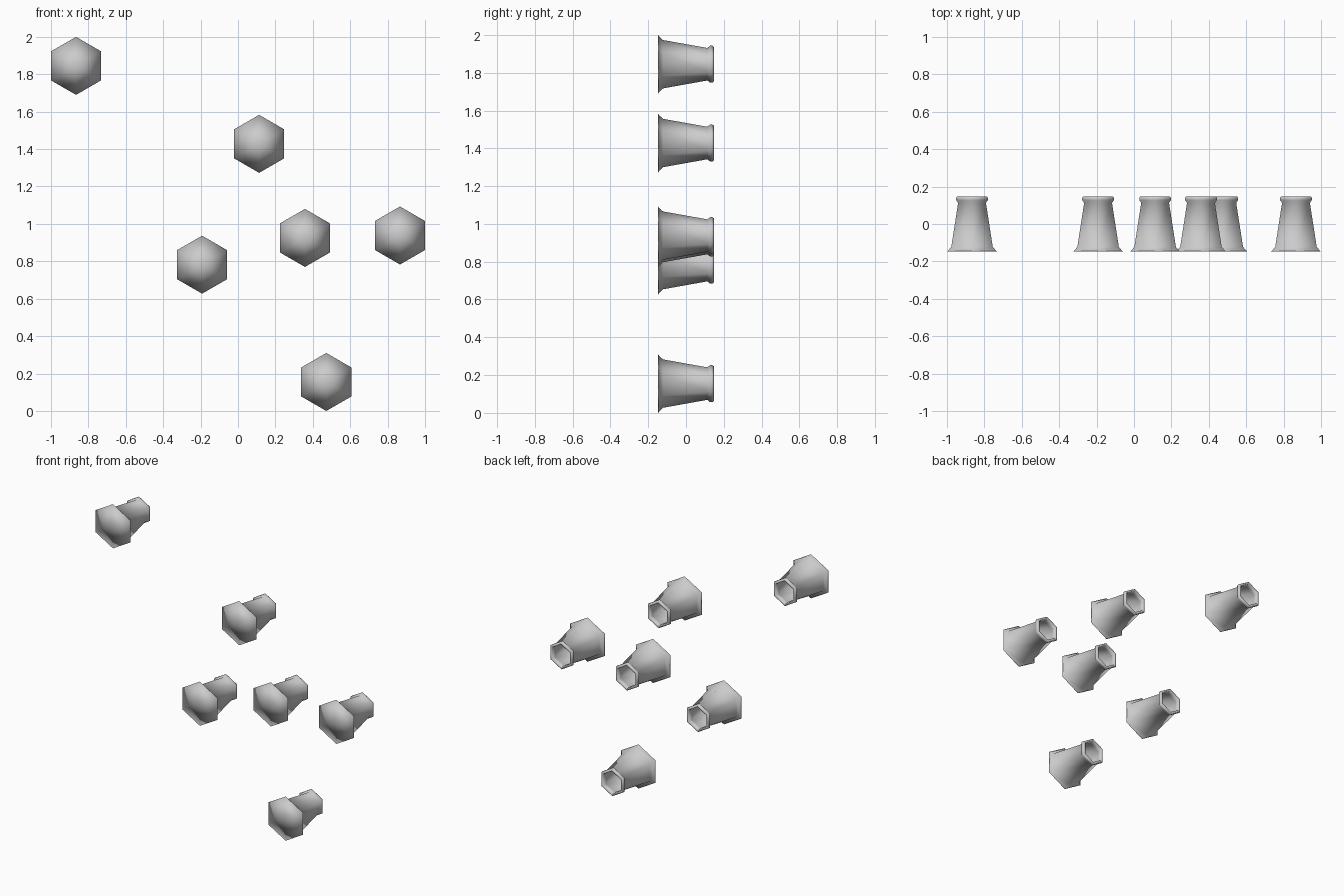
import bpy, bmesh
from math import sin, cos, pi

if "Cube" in bpy.data.objects:
    bpy.data.objects.remove(bpy.data.objects["Cube"])

# (radius to hexagon corner, y) from front cap, along the outside, into the hollow back
PROFILE = [(0.155, -0.147), (0.148, -0.143), (0.128, -0.122), (0.086, 0.113),
           (0.098, 0.128), (0.098, 0.14), (0.092, 0.147), (0.080, 0.147),
           (0.080, 0.113), (0.118, -0.118)]
CENTRES = [(-0.866, 1.845), (0.113, 1.428), (0.358, 0.925),
           (0.866, 0.938), (-0.192, 0.782), (0.472, 0.155)]


def make_mesh():
    bm = bmesh.new()
    rings = []
    for r, y in PROFILE:
        rings.append([bm.verts.new((r * sin(i * pi / 3), y, r * cos(i * pi / 3)))
                      for i in range(6)])
    # hexagonal walls
    for a, b in zip(rings, rings[1:]):
        for i in range(6):
            j = (i + 1) % 6
            bm.faces.new((a[i], a[j], b[j], b[i]))
    # front cap and floor of the hollow
    for ring, y in ((rings[0], PROFILE[0][1]), (rings[-1], PROFILE[-1][1])):
        centre = bm.verts.new((0, y, 0))
        for i in range(6):
            bm.faces.new((ring[i], ring[(i + 1) % 6], centre))
    bmesh.ops.recalc_face_normals(bm, faces=bm.faces)
    for f in bm.faces:
        f.smooth = True
    me = bpy.data.meshes.new("hex_cup")
    bm.to_mesh(me)
    bm.free()
    return me


# six scattered hexagonal cups sharing one mesh
mesh = make_mesh()
for n, (x, z) in enumerate(CENTRES, 1):
    ob = bpy.data.objects.new(f"hex_cup_{n}", mesh)
    ob.location = (x, 0, z)
    bpy.context.collection.objects.link(ob)
